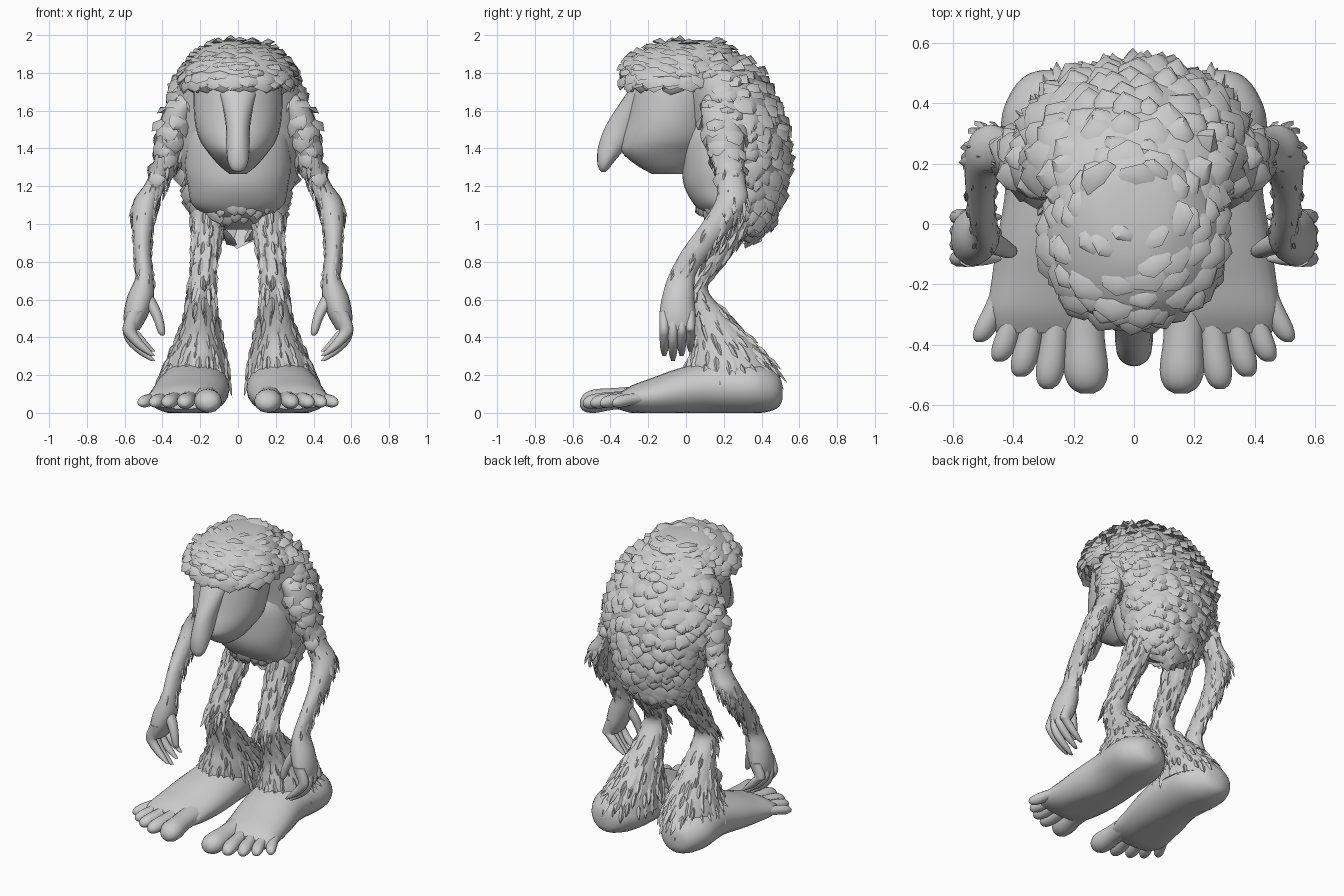
import bpy, bmesh, math, random
from mathutils import Vector

random.seed(4)
default_cube = bpy.data.objects.get("Cube")
if default_cube:
    bpy.data.objects.remove(default_cube, do_unlink=True)

# Single clay colour
clay = bpy.data.materials.new("clay_grey")
clay.use_nodes = True
clay.diffuse_color = (0.6, 0.6, 0.6, 1)
clay.node_tree.nodes["Principled BSDF"].inputs["Base Color"].default_value = clay.diffuse_color

X, Y, Z = Vector((1, 0, 0)), Vector((0, 1, 0)), Vector((0, 0, 1))


def spline(path, steps):
    """Smoothly resample rings of (x, y, z, half width, half depth)."""
    rings = []
    for i in range(len(path) - 1):
        a, b, c, d = (path[min(max(j, 0), len(path) - 1)] for j in range(i - 1, i + 3))
        for k in range(steps):
            t = k / steps
            rings.append([q + t * (r - p + t * (2*p - 5*q + 4*r - s + t * (3*q - p - 3*r + s))) / 2
                          for p, q, r, s in zip(a, b, c, d)])
    return rings + [list(path[-1])]


def on_ring(ring, angle, across):
    x, y, z, a, b = ring
    p = Vector((x, y, z)) + X * a * math.cos(angle) + across * b * math.sin(angle)
    p.z = max(p.z, 0)
    return p


def loft(bm, rings, across, sides):
    loops = [[bm.verts.new(on_ring(r, math.tau * k / sides, across)) for k in range(sides)]
             for r in rings]
    for low, high in zip(loops, loops[1:]):
        for k in range(sides):
            n = (k + 1) % sides
            bm.faces.new((low[k], low[n], high[n], high[k]))
    bm.faces.new(loops[0])
    bm.faces.new(loops[-1])


def tuft(bm, p, normal, down, width, length, lift):
    """One closed, pointed clump of hair lying along the surface."""
    side = normal.cross(down).normalized()
    root = p - normal * lift * 0.6

    def at(s, d, n):
        return bm.verts.new(root + side * width * s + down * length * d + normal * lift * n)

    rim = [at(0, 0, 0), at(0.5, 0.3, 0.2), at(0.42, 0.75, 0.6),
           at(random.uniform(-0.2, 0.2), 1, 1.2), at(-0.42, 0.75, 0.6), at(-0.5, 0.3, 0.2)]
    ridge = at(0, 0.55, 1.7)
    for a, b in zip(rim, rim[1:] + rim[:1]):
        bm.faces.new((a, b, ridge))
    bm.faces.new(rim[::-1])


def fur(bm, rings, across, width, length, lift, gap, keep, hang):
    """Rows of tufts from the first ring to the last."""
    for upper, lower in zip(rings, rings[1:]):
        count = max(3, int(math.pi * (upper[3] + upper[4]) / (width * gap)))
        shift = random.random()
        for k in range(count):
            ang = math.tau * (k + shift + random.uniform(-0.25, 0.25)) / count
            p, q = on_ring(upper, ang, across), on_ring(lower, ang, across)
            down = (q - p).normalized()
            normal = (on_ring(upper, ang + 0.05, across) - p).cross(down).normalized()
            if normal.dot(p - Vector(upper[:3])) < 0:
                normal.negate()
            if keep(p, normal):
                size = random.uniform(0.75, 1.25)
                down = (down - Z * hang).normalized()
                tuft(bm, p.lerp(q, random.random()), normal, down,
                     width * size, length * size, lift * random.uniform(0.7, 1.4))


def part(name, paths, across=Y, steps=4, sides=20, mirror=False, coats=()):
    bm = bmesh.new()
    for path in paths:
        loft(bm, spline(path, steps), across, sides)
    for path, rows, width, length, lift, gap, keep, hang in coats:
        fur(bm, spline(path, rows), across, width, length, lift, gap, keep, hang)
    bmesh.ops.recalc_face_normals(bm, faces=bm.faces)
    mesh = bpy.data.meshes.new(name)
    bm.to_mesh(mesh)
    bm.free()
    mesh.materials.append(clay)
    obj = bpy.data.objects.new(name, mesh)
    bpy.context.collection.objects.link(obj)
    bpy.ops.object.select_all(action='DESELECT')
    obj.select_set(True)
    bpy.context.view_layer.objects.active = obj
    bpy.ops.object.shade_smooth_by_angle(angle=math.radians(50))
    if mirror:
        obj.modifiers.new("Mirror", 'MIRROR').use_mirror_merge = False


def everywhere(p, n):
    return True


# Hunched furry back, bare towards the chest
back = [(0, .12, 1.92, .12, .1), (0, .15, 1.84, .27, .2), (0, .21, 1.7, .335, .23),
        (0, .26, 1.55, .355, .25), (0, .28, 1.4, .34, .25), (0, .29, 1.25, .29, .235),
        (0, .29, 1.12, .25, .2), (0, .3, 1.03, .2, .15), (0, .31, .97, .1, .08)]
part("furry_back", [back], sides=32, coats=[
    (back, 3, .12, .11, .034, .75, lambda p, n: n.y > -0.35, 0.1)])

# Shaggy hair cap over the head
cap = [(0, .03, 1.975, .03, .03), (0, .03, 1.962, .13, .16), (0, 0, 1.91, .22, .25),
       (0, -.03, 1.85, .275, .285), (0, -.04, 1.79, .295, .295), (0, -.04, 1.755, .28, .285),
       (0, -.04, 1.735, .2, .22)]
part("hair_cap", [cap], sides=32, coats=[
    (cap, 2, .11, .075, .02, .8, everywhere, 0)])

# Bare face tapering to the chin, with a drooping nose widening into the brow
part("face", [[(0, -.04, 1.82, .22, .22), (0, -.05, 1.7, .235, .24), (0, -.08, 1.55, .23, .235),
               (0, -.1, 1.45, .205, .24), (0, -.12, 1.38, .16, .22), (0, -.105, 1.31, .1, .155),
               (0, -.09, 1.265, .045, .09)]], sides=28)
part("nose", [[(0, -.22, 1.74, .12, .06), (0, -.27, 1.64, .085, .08), (0, -.335, 1.52, .064, .09),
               (0, -.39, 1.41, .062, .075), (0, -.425, 1.33, .054, .045), (0, -.435, 1.29, .035, .025),
               (0, -.435, 1.275, .01, .01)]])

# Bare chest and belly
part("chest", [[(0, .16, 1.62, .2, .08), (0, .15, 1.48, .26, .16), (0, .17, 1.32, .28, .19),
                (0, .18, 1.2, .265, .19), (0, .19, 1.1, .24, .145), (0, .2, 1.04, .15, .09)]], sides=28)
fringe = [(0, .19, 1.11, .23, .15), (0, .2, 1.06, .18, .12), (0, .2, 1.03, .12, .08)]
part("belly_fringe", [fringe], coats=[(fringe, 1, .06, .06, .015, .9, everywhere, 0.2)])

# Bent legs with stringy hair
leg = [(.15, .29, 1.1, .1, .11), (.165, .21, .94, .08, .1), (.18, .11, .78, .068, .08),
       (.19, .05, .66, .075, .065), (.195, .11, .54, .085, .095), (.205, .19, .4, .12, .15),
       (.22, .23, .27, .16, .22), (.23, .25, .15, .185, .24)]
part("legs", [leg], mirror=True, coats=[
    (leg, 3, .03, .13, .011, 1.7, lambda p, n: p.z > 0.26, 0)])

# Broad flat feet with rounded heels
part("feet", [[(.27, .51, .11, .03, .04), (.265, .49, .115, .095, .085), (.26, .43, .125, .15, .12),
               (.25, .33, .135, .19, .14), (.235, .13, .135, .19, .14), (.25, -.04, .11, .2, .125),
               (.27, -.18, .085, .2, .1), (.285, -.29, .072, .197, .072),
               (.285, -.36, .06, .17, .04)]],
     across=Z, sides=24, mirror=True)

# Toes fanning outwards
toes = []
for root_x, root_y, tip_x, tip_y, r in [(.17, -.25, .155, -.56, .074), (.25, -.27, .285, -.545, .048),
                                        (.32, -.26, .375, -.505, .044), (.38, -.24, .445, -.455, .04),
                                        (.42, -.18, .51, -.39, .038)]:
    def along(t, z, a):
        return (root_x + (tip_x - root_x) * t, root_y + (tip_y - root_y) * t, z, a * r, a * r * 0.85)
    toes.append([along(0, .08, 1), along(.4, .075, .9), along(.75, .062, 1),
                 along(.93, .055, .75), along(1, .05, .3)])
part("toes", toes, across=Z, steps=3, sides=12, mirror=True)

# Long hanging arms, tufted above the elbow and stringy below
arm = [(.2, .19, 1.72, .06, .07), (.29, .19, 1.63, .08, .11), (.34, .2, 1.5, .085, .11),
       (.38, .22, 1.34, .065, .085), (.43, .24, 1.22, .058, .075), (.485, .24, 1.12, .068, .085),
       (.505, .16, .99, .055, .085), (.505, .06, .86, .045, .08), (.495, -.02, .73, .045, .07),
       (.515, -.04, .62, .07, .085), (.54, -.045, .52, .065, .095), (.56, -.045, .44, .04, .085)]
part("arms", [arm], mirror=True, coats=[
    (arm, 2, .09, .09, .024, .95, lambda p, n: p.z > 1.34, 0.1),
    (arm, 3, .028, .1, .008, 2.2, lambda p, n: 0.74 < p.z < 1.4, 0.5)])

# Curled fingers and thumbs
fingers = []
for k in range(4):
    y, drop = -.115 + .046 * k, 0.025 * abs(k - 1)
    fingers.append([(.54, y, .54, .04, .028), (.575, y, .45, .036, .027),
                    (.555, y, .375 + drop, .036, .026), (.5, y, .315 + drop, .03, .022),
                    (.45, y, .275 + drop, .012, .01)])
fingers.append([(.5, -.05, .64, .04, .04), (.45, -.07, .56, .034, .034),
                (.42, -.085, .49, .026, .028), (.405, -.09, .43, .02, .02),
                (.4, -.09, .41, .008, .008)])
part("fingers", fingers, steps=3, sides=10, mirror=True)
